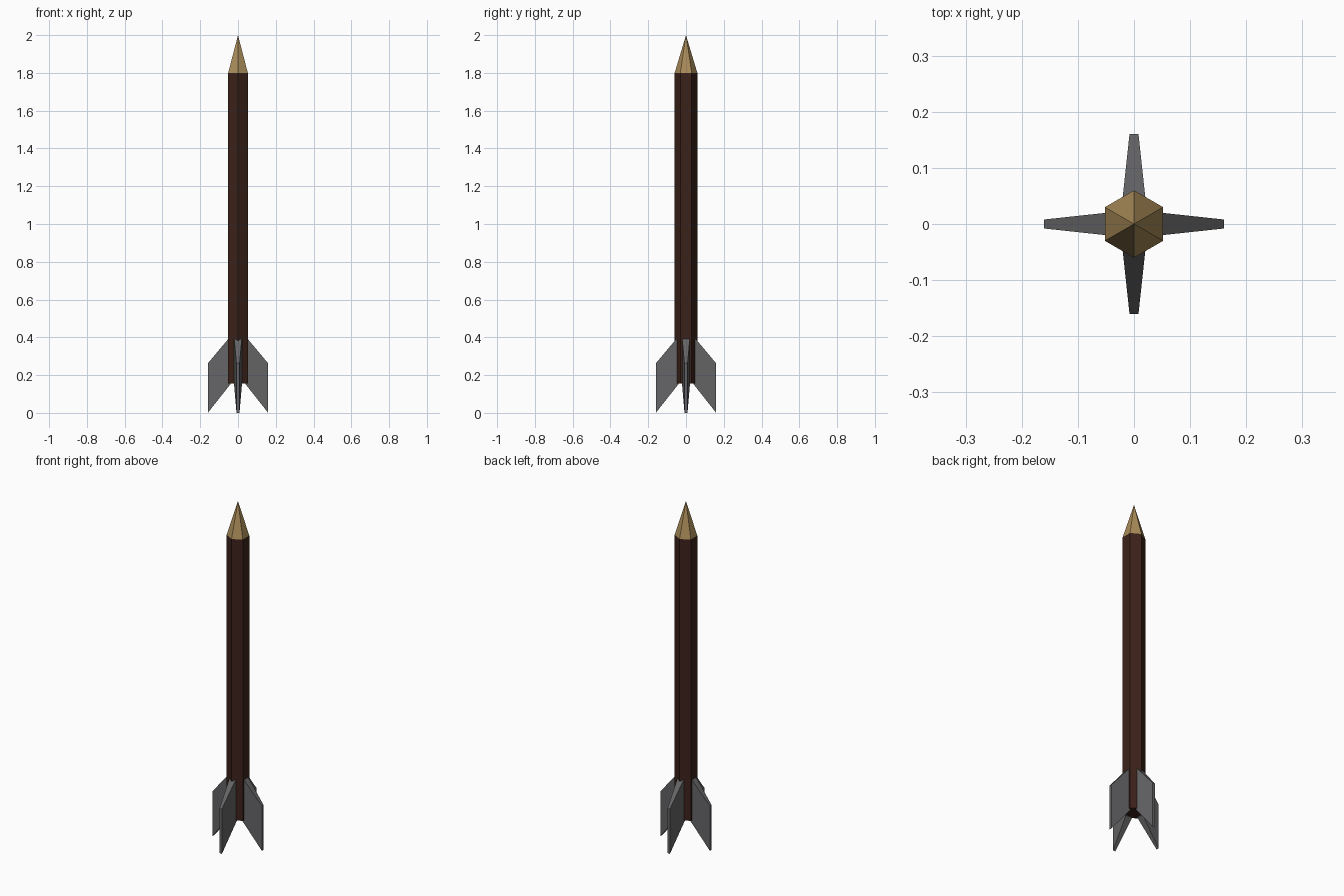
import bpy, bmesh, math
from mathutils import Matrix

if "Cube" in bpy.data.objects:
    bpy.data.objects.remove(bpy.data.objects["Cube"])


def material(name, rgb):
    m = bpy.data.materials.new(name)
    m.diffuse_color = (*rgb, 1)
    m.use_nodes = True
    m.node_tree.nodes["Principled BSDF"].inputs["Base Color"].default_value = m.diffuse_color
    return m


def hex_solid(name, r_bottom, r_top, z0, z1, mat):
    # six-sided prism or cone with corners on the y axis
    bm = bmesh.new()
    place = Matrix.Translation((0, 0, (z0 + z1) / 2)) @ Matrix.Rotation(math.pi / 2, 4, 'Z')
    # corners of the primitive may sit on either axis, so check and fix below
    bmesh.ops.create_cone(bm, cap_ends=True, segments=6, radius1=r_bottom,
                          radius2=r_top, depth=z1 - z0)
    if max(v.co.x for v in bm.verts) < r_bottom * 0.99:
        place = Matrix.Translation((0, 0, (z0 + z1) / 2))
    bmesh.ops.transform(bm, matrix=place, verts=bm.verts)
    bmesh.ops.remove_doubles(bm, verts=bm.verts, dist=1e-5)
    return finish(name, bm, mat)


def finish(name, bm, mat):
    bmesh.ops.recalc_face_normals(bm, faces=bm.faces)
    me = bpy.data.meshes.new(name)
    bm.to_mesh(me)
    bm.free()
    me.materials.append(mat)
    ob = bpy.data.objects.new(name, me)
    bpy.context.collection.objects.link(ob)
    return ob


def fin(name, angle, mat):
    # swept-back slab, thick at the root and thin at the tip
    bm = bmesh.new()
    profile = [(0.04, 0.152, 0.021), (0.16, 0.0, 0.008),
               (0.16, 0.262, 0.008), (0.04, 0.405, 0.021)]
    left = [bm.verts.new((x, t, z)) for x, z, t in profile]
    right = [bm.verts.new((x, -t, z)) for x, z, t in profile]
    bm.faces.new(left)
    bm.faces.new(right[::-1])
    for i in range(4):
        j = (i + 1) % 4
        bm.faces.new((left[i], right[i], right[j], left[j]))
    bmesh.ops.transform(bm, matrix=Matrix.Rotation(angle, 4, 'Z'), verts=bm.verts)
    return finish(name, bm, mat)


brown = material("dark_wood", (0.045, 0.016, 0.01))
tan = material("brass", (0.40, 0.26, 0.10))
grey = material("fin_grey", (0.13, 0.13, 0.135))

# shaft and pointed tip
hex_solid("shaft", 0.06, 0.06, 0.155, 1.8, brown)
hex_solid("pointed_tip", 0.06, 0.0, 1.8, 2.0, tan)

# four fins around the tail
for i, side in enumerate(("right", "back", "left", "front")):
    fin(side + "_fin", i * math.pi / 2, grey)
